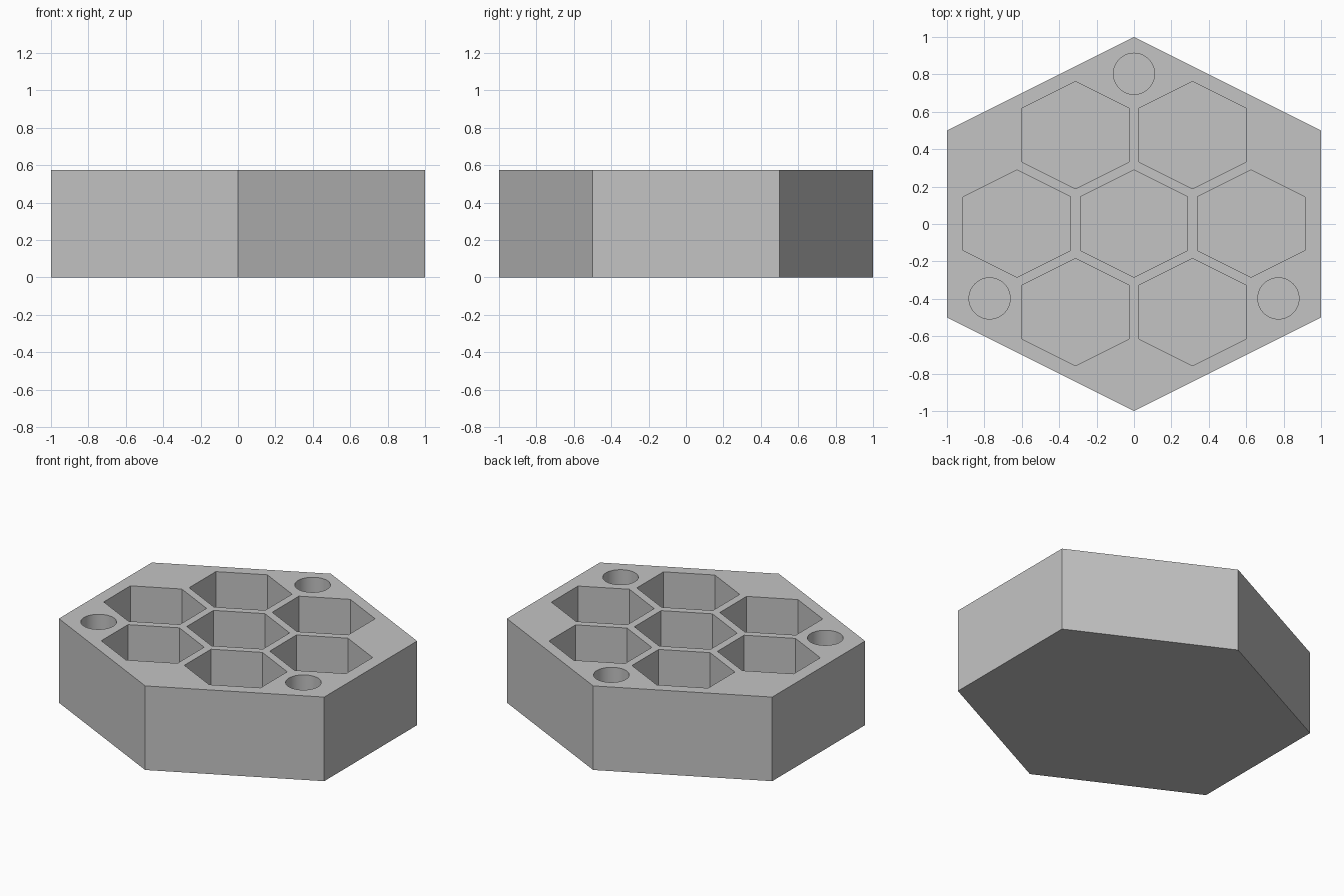
import bpy
import bmesh
import math

cube = bpy.data.objects.get("Cube")
if cube:
    bpy.data.objects.remove(cube, do_unlink=True)

HEIGHT = 0.573
FLOOR = 0.07          # thickness left under the pockets
STRETCH = 2 / math.sqrt(3)

grey = bpy.data.materials.new("plain grey")
grey.use_nodes = True
colour = (0.55, 0.55, 0.55, 1)
grey.diffuse_color = colour
grey.node_tree.nodes["Principled BSDF"].inputs["Base Color"].default_value = colour


def add_prism(bm, centre, radius, sides, bottom, top, stretch=1.0):
    """Upright prism with a corner pointing to +y, widened along x."""
    ring = []
    for i in range(sides):
        a = math.pi / 2 + math.tau * i / sides
        ring.append(bm.verts.new((centre[0] + radius * stretch * math.cos(a),
                                  centre[1] + radius * math.sin(a), bottom)))
    base = bm.faces.new(ring)
    lifted = bmesh.ops.extrude_face_region(bm, geom=[base], use_keep_orig=True)
    verts = [v for v in lifted["geom"] if isinstance(v, bmesh.types.BMVert)]
    bmesh.ops.translate(bm, vec=(0, 0, top - bottom), verts=verts)


def make_object(name, bm):
    bmesh.ops.recalc_face_normals(bm, faces=bm.faces)
    mesh = bpy.data.meshes.new(name)
    bm.to_mesh(mesh)
    bm.free()
    mesh.materials.append(grey)
    obj = bpy.data.objects.new(name, mesh)
    bpy.context.collection.objects.link(obj)
    return obj


# Hexagonal block
bm = bmesh.new()
add_prism(bm, (0, 0), 1, 6, 0, HEIGHT, STRETCH)
tray = make_object("hexagonal_tray", bm)

# Honeycomb pockets: one in the middle and six around it
bm = bmesh.new()
centres = [(0, 0.002)]
for sx in (-1, 1):
    centres.append((sx * 0.626, 0.002))
    centres += [(sx * 0.313, 0.002 + sy * 0.473) for sy in (-1, 1)]
for c in centres:
    add_prism(bm, c, 0.287, 6, FLOOR, HEIGHT + 0.1, STRETCH)

# Round holes in three alternate corners
for c in ((0, 0.803), (-0.772, -0.398), (0.772, -0.398)):
    add_prism(bm, c, 0.11, 64, FLOOR, HEIGHT + 0.1)
cutter = make_object("pocket_cutter", bm)
cutter.hide_render = True

# Cut the pockets and holes out of the block
cut = tray.modifiers.new("pockets", "BOOLEAN")
cut.operation = "DIFFERENCE"
cut.solver = "EXACT"
cut.object = cutter
bpy.ops.object.select_all(action="DESELECT")
bpy.context.view_layer.objects.active = tray
tray.select_set(True)
bpy.ops.object.modifier_apply(modifier=cut.name)
bpy.data.objects.remove(cutter, do_unlink=True)

bpy.ops.object.shade_smooth_by_angle(angle=math.radians(30))
